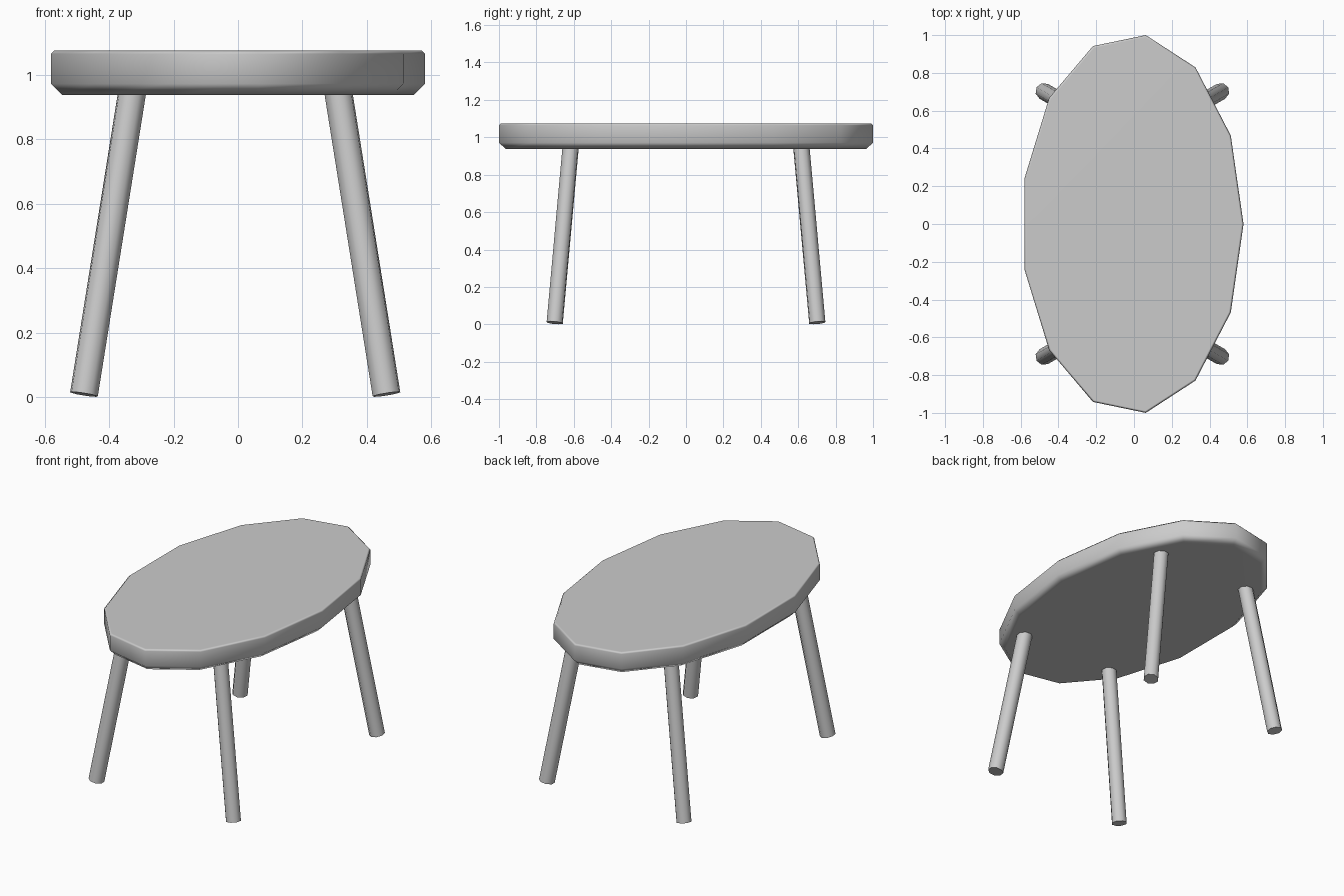
import bpy, bmesh, math
from mathutils import Vector

if "Cube" in bpy.data.objects:
    bpy.data.objects.remove(bpy.data.objects["Cube"])

CX = -0.0086          # centre of the 13-sided ellipse so its extents centre on x = 0
Z0, Z1 = 0.9365, 1.075


def finish(bm, name, angle):
    bmesh.ops.recalc_face_normals(bm, faces=bm.faces)
    mesh = bpy.data.meshes.new(name)
    bm.to_mesh(mesh)
    bm.free()
    ob = bpy.data.objects.new(name, mesh)
    bpy.context.collection.objects.link(ob)
    bpy.ops.object.select_all(action='DESELECT')
    ob.select_set(True)
    bpy.context.view_layer.objects.active = ob
    bpy.ops.object.shade_smooth_by_angle(angle=math.radians(angle))
    return ob


def bevel_rim(bm, z, width):
    edges = [e for e in bm.edges if all(abs(v.co.z - z) < 1e-4 for v in e.verts)]
    bmesh.ops.bevel(bm, geom=edges, offset=width, segments=1,
                    affect='EDGES', profile=0.5)


# Seat: 13-sided oval slab, wide chamfer below and fine chamfer above
bm = bmesh.new()
N = 13
ring = [bm.verts.new((CX + 0.5885 * math.cos(2 * math.pi * k / N),
                      1.0073 * math.sin(2 * math.pi * k / N), Z0)) for k in range(N)]
face = bm.faces.new(ring)
ext = bmesh.ops.extrude_face_region(bm, geom=[face], use_keep_orig=True)
for v in ext["geom"]:
    if isinstance(v, bmesh.types.BMVert):
        v.co.z = Z1
bmesh.ops.recalc_face_normals(bm, faces=bm.faces)
bevel_rim(bm, Z0, 0.035)
bevel_rim(bm, Z1, 0.011)
seat = finish(bm, "seat", 50)
mod = seat.modifiers.new("weighted_normals", 'WEIGHTED_NORMAL')
mod.keep_sharp = True


# Legs: splayed round posts with ends square to their axis
def leg(name, sx, sy):
    foot = Vector((CX + sx * 0.469, sy * 0.702, 0.0085))
    top = Vector((CX + sx * 0.311, sy * 0.612, 1.0))
    axis = top - foot
    bm = bmesh.new()
    bmesh.ops.create_cone(bm, cap_ends=True, segments=8, radius1=0.045,
                          radius2=0.045, depth=axis.length)
    rot = axis.to_track_quat('Z', 'Y').to_matrix().to_4x4()
    bmesh.ops.transform(bm, matrix=rot, verts=bm.verts)
    bmesh.ops.translate(bm, vec=(foot + top) / 2, verts=bm.verts)
    finish(bm, name, 60)


for sy, end in ((-1, "front"), (1, "back")):
    for sx, side in ((-1, "left"), (1, "right")):
        leg(f"{end}_{side}_leg", sx, sy)
